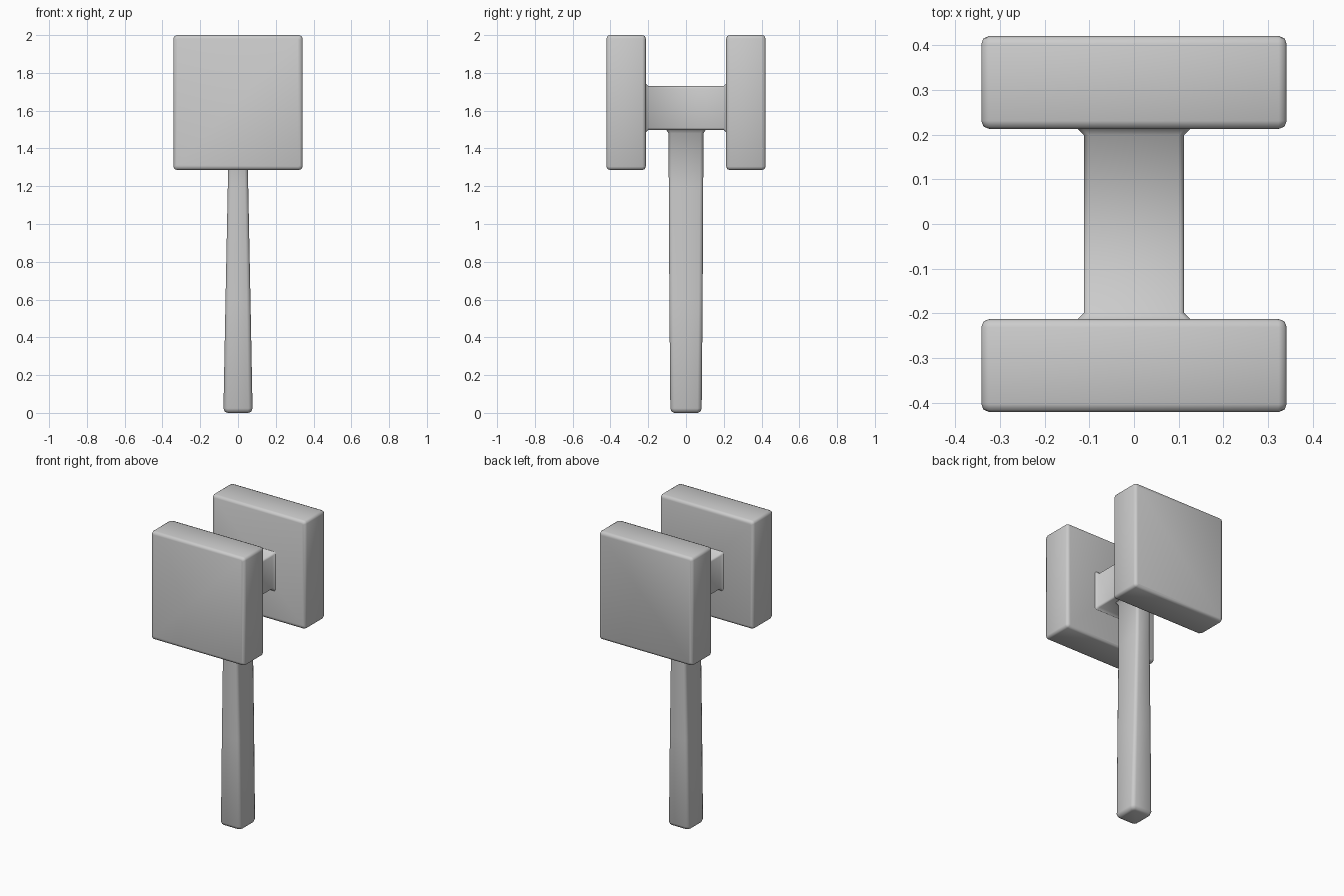
import bpy, bmesh, math
from mathutils import Vector

if "Cube" in bpy.data.objects:
    bpy.data.objects.remove(bpy.data.objects["Cube"])


def loft(name, place, sections, caps=(True, True)):
    """Skin rounded rectangles; a section is (position, half width, half height, corner)."""
    bm = bmesh.new()
    rings = []
    for t, w, h, r in sections:
        ring = []
        for q, (sx, sy) in enumerate([(1, 1), (-1, 1), (-1, -1), (1, -1)]):
            for k in range(3):
                a = math.radians(90 * q + 45 * k)
                u = sx * (w - r) + r * math.cos(a)
                v = sy * (h - r) + r * math.sin(a)
                ring.append(bm.verts.new(place(u, v, t)))
        rings.append(ring)
    n = len(rings[0])
    for a, b in zip(rings, rings[1:]):
        for i in range(n):
            j = (i + 1) % n
            bm.faces.new((a[i], a[j], b[j], b[i]))
    if caps[0]:
        bm.faces.new(rings[0][::-1])
    if caps[1]:
        bm.faces.new(rings[-1])
    bmesh.ops.recalc_face_normals(bm, faces=bm.faces)
    for f in bm.faces:
        f.smooth = True
    mesh = bpy.data.meshes.new(name)
    bm.to_mesh(mesh)
    bm.free()
    ob = bpy.data.objects.new(name, mesh)
    bpy.context.collection.objects.link(ob)
    return ob


def along_y(zc):
    return lambda u, v, t: Vector((u, t, zc + v))


def along_z(u, v, t):
    return Vector((u, v, t))


# Square striking heads, mirrored front to back
W, H, R = 0.342, 0.357, 0.018
head = loft("striking_heads", along_y(1.643), [
    (-0.421, W - R, H - R, 0.008),
    (-0.416, W - 0.005, H - 0.005, 0.014),
    (-0.403, W, H, R),
    (-0.231, W, H, R),
    (-0.218, W - 0.005, H - 0.005, 0.014),
    (-0.213, W - R, H - R, 0.008),
])
mirror = head.modifiers.new("mirror", 'MIRROR')
mirror.use_axis = (False, True, False)

# Crossbar with flared ends where it meets the heads
loft("crossbar", along_y(1.614), [
    (-0.214, 0.127, 0.131, 0.012),
    (-0.199, 0.112, 0.116, 0.012),
    (0.199, 0.112, 0.116, 0.012),
    (0.214, 0.127, 0.131, 0.012),
], caps=(False, False))

# Tapered handle with rounded foot and flared top
loft("handle", along_z, [
    (0.0, 0.055, 0.062, 0.014),
    (0.007, 0.071, 0.077, 0.02),
    (0.024, 0.077, 0.083, 0.022),
    (0.60, 0.066, 0.088, 0.02),
    (1.20, 0.054, 0.091, 0.018),
    (1.48, 0.051, 0.093, 0.016),
    (1.499, 0.066, 0.104, 0.016),
], caps=(True, False))
